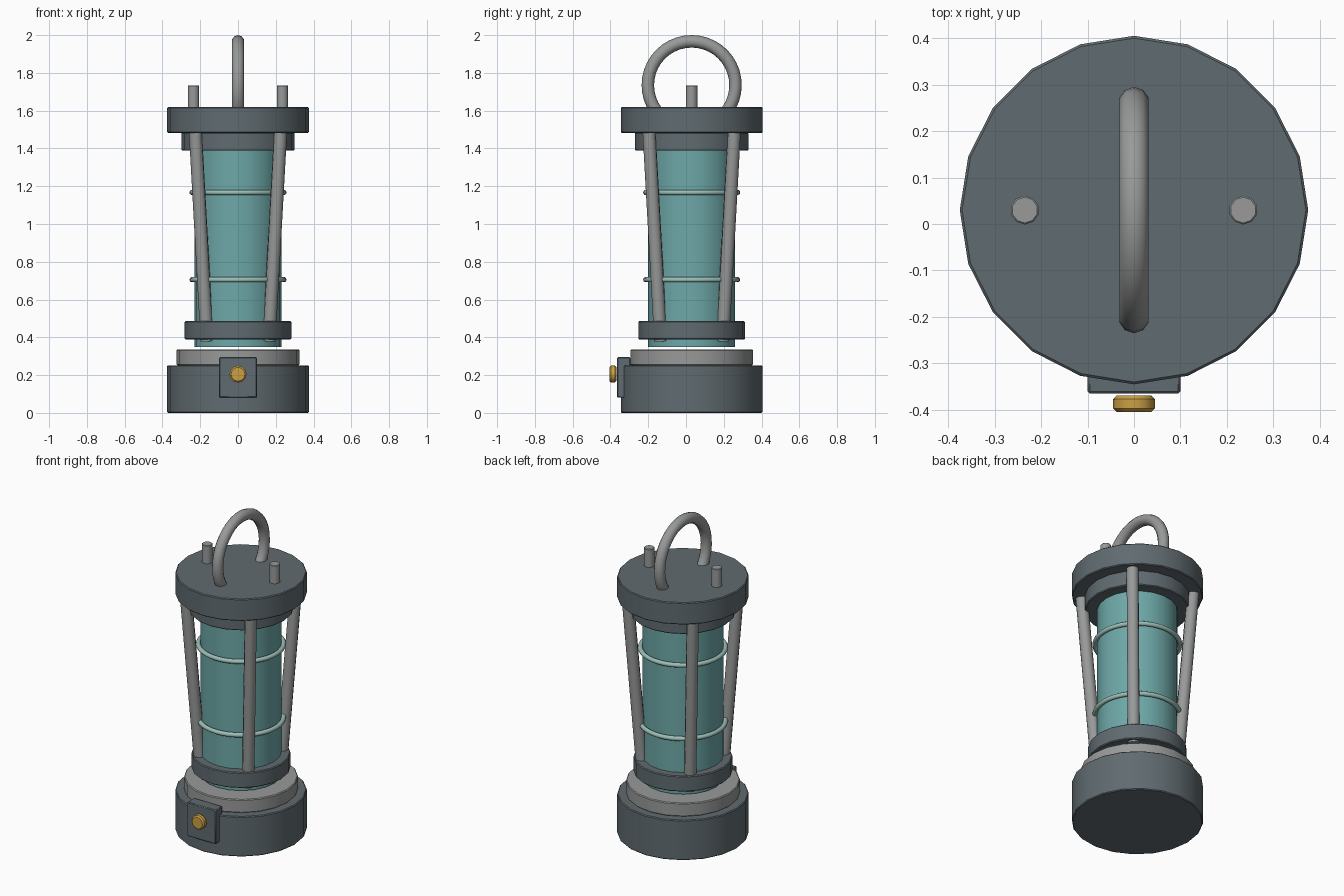
import bpy, math
from mathutils import Vector

if "Cube" in bpy.data.objects:
    bpy.data.objects.remove(bpy.data.objects["Cube"])

CY = 0.03  # lantern axis is slightly behind the origin


def srgb(r, g, b):
    f = lambda c: c / 12.92 if c <= 0.04045 else ((c + 0.055) / 1.055) ** 2.4
    return (f(r / 255), f(g / 255), f(b / 255), 1)


def material(name, rgb):
    m = bpy.data.materials.new(name)
    m.diffuse_color = srgb(*rgb)
    m.use_nodes = True
    m.node_tree.nodes["Principled BSDF"].inputs["Base Color"].default_value = m.diffuse_color
    return m


DARK = material("dark slate metal", (96, 107, 112))
STEEL = material("grey steel", (152, 154, 153))
GLASS = material("teal glass", (110, 168, 168))
WIRE = material("pale teal wire", (156, 190, 182))
BRASS = material("brass", (204, 160, 68))


def finish(name, mat, bevel=0):
    o = bpy.context.object
    o.name = name
    o.data.materials.append(mat)
    if bevel:
        mod = o.modifiers.new("bevel", 'BEVEL')
        mod.width, mod.segments, mod.limit_method = bevel, 1, 'ANGLE'
        mod.angle_limit = math.radians(40)
        bpy.ops.object.modifier_apply(modifier="bevel")
    bpy.ops.object.shade_smooth_by_angle(angle=math.radians(40))
    return o


def rod(name, a, b, r, sides, mat, bevel=0):
    a, b = Vector(a), Vector(b)
    d = b - a
    bpy.ops.mesh.primitive_cylinder_add(
        vertices=sides, radius=r, depth=d.length, location=(a + b) / 2,
        rotation=d.to_track_quat('Z', 'Y').to_euler())
    return finish(name, mat, bevel)


def disc(name, z0, z1, r, mat, bevel=0.005):
    return rod(name, (0, CY, z0), (0, CY, z1), r, 20, mat, bevel)


def torus(name, z, major, minor, mat, rot=(0, 0, 0), segs=40):
    bpy.ops.mesh.primitive_torus_add(
        location=(0, CY, z), rotation=rot, major_radius=major,
        minor_radius=minor, major_segments=segs, minor_segments=10)
    return finish(name, mat)


# stacked body
disc("base", 0, 0.252, 0.375, DARK)
disc("base_ring", 0.252, 0.336, 0.325, STEEL)
disc("glass_tube", 0.349, 1.42, 0.23, GLASS, 0)
disc("lower_collar", 0.388, 0.486, 0.282, DARK)
disc("upper_collar", 1.388, 1.485, 0.30, DARK)
disc("top_cap", 1.482, 1.62, 0.375, DARK)

# guard wires around the glass
for i, z in enumerate((0.705, 1.167)):
    torus(f"guard_wire_{i}", z, 0.243, 0.014, WIRE)

# four leaning guard rods on the diagonals
for sx in (-1, 1):
    for sy in (-1, 1):
        rod(f"guard_rod_{sx}_{sy}", (sx * 0.164, CY + sy * 0.164, 0.38),
            (sx * 0.226, CY + sy * 0.226, 1.5), 0.035, 10, STEEL)

# carrying ring and the pins beside it
torus("handle", 1.735, 0.232, 0.033, STEEL, (0, math.pi / 2, 0))
for s in (-1, 1):
    rod(f"pin_{s}", (s * 0.235, CY, 1.6), (s * 0.235, CY, 1.734), 0.031, 10, STEEL, 0.003)

# switch plate and knob on the front
bpy.ops.mesh.primitive_cube_add(size=1, location=(0, -0.33, 0.188))
bpy.context.object.scale = (0.2, 0.07, 0.215)
bpy.ops.object.transform_apply(location=False, rotation=False, scale=True)
finish("switch_plate", DARK, 0.005)
rod("switch_knob", (0, -0.369, 0.205), (0, -0.405, 0.205), 0.045, 12, BRASS, 0.008)
